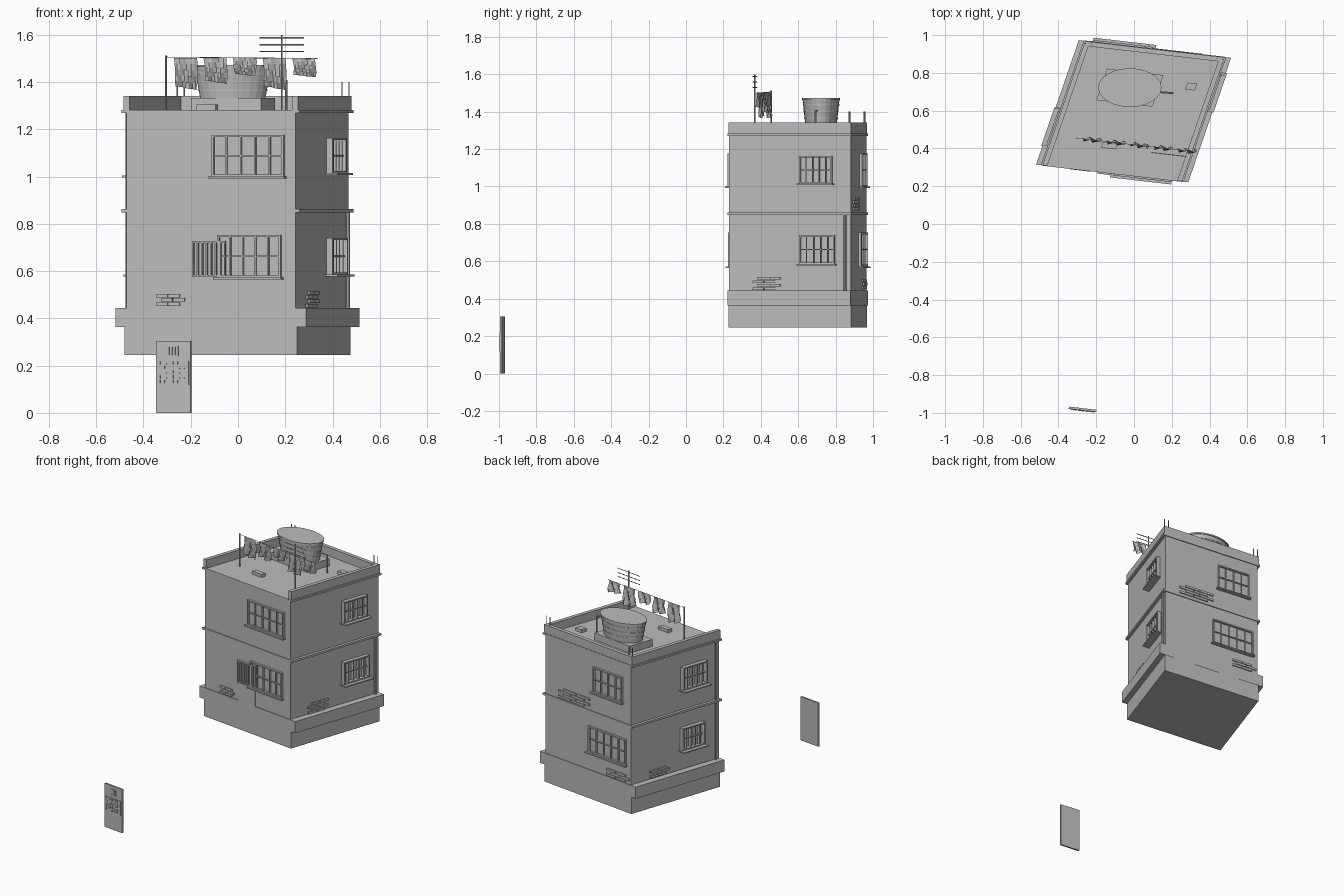
import bpy, bmesh, math, random
from mathutils import Vector, Matrix

random.seed(4)
if "Cube" in bpy.data.objects:
    bpy.data.objects.remove(bpy.data.objects["Cube"])

plaster = bpy.data.materials.new("plain grey")
plaster.use_nodes = True
GREY = (0.5, 0.5, 0.5, 1)
plaster.diffuse_color = GREY
plaster.node_tree.nodes["Principled BSDF"].inputs["Base Color"].default_value = GREY

# Skewed ground plan: U runs along the front, V runs to the back
U = Vector((0.993, -0.115, 0))
V = Vector((0.325, 0.946, 0))
CENTRE = Vector((-0.0025, 0.597, 0))
A, B = 0.361, 0.344          # half width and half depth of the walls


def plan(a, b, z, origin=CENTRE):
    return origin + U * a + V * b + Vector((0, 0, z))


def finish(name, bm, smooth=False):
    bmesh.ops.recalc_face_normals(bm, faces=bm.faces[:])
    mesh = bpy.data.meshes.new(name)
    bm.to_mesh(mesh)
    bm.free()
    mesh.materials.append(plaster)
    obj = bpy.data.objects.new(name, mesh)
    bpy.context.collection.objects.link(obj)
    return obj


def boxes(name, items, origin=CENTRE):
    """Boxes given as a0, a1, b0, b1, z0, z1 in the skewed plan."""
    bm = bmesh.new()
    for a0, a1, b0, b1, z0, z1 in items:
        cube = bmesh.ops.create_cube(bm, size=1)
        for v in cube["verts"]:
            v.co = plan((a0 + a1) / 2 + v.co.x * (a1 - a0),
                        (b0 + b1) / 2 + v.co.y * (b1 - b0),
                        (z0 + z1) / 2 + v.co.z * (z1 - z0), origin)
    return finish(name, bm)


def rods(name, segments, radius=0.004, sides=8):
    bm = bmesh.new()
    for p, q in segments:
        p, q = Vector(p), Vector(q)
        turn = (q - p).to_track_quat("Z", "Y").to_matrix().to_4x4()
        bmesh.ops.create_cone(bm, cap_ends=True, segments=sides, radius1=radius, radius2=radius,
                              depth=(q - p).length, matrix=Matrix.Translation((p + q) / 2) @ turn)
    return finish(name, bm)


def on_face(side, s0, s1, out0, out1, z0, z1):
    """Box on a wall: s runs left to right seen from outside, out is the distance from the wall."""
    if side == "front":
        return (s0, s1, -B - out1, -B - out0, z0, z1)
    if side == "back":
        return (-s1, -s0, B + out0, B + out1, z0, z1)
    if side == "right":
        return (A + out0, A + out1, s0, s1, z0, z1)
    return (-A - out1, -A - out0, -s1, -s0, z0, z1)


def slab(name, a, b, z0, z1):
    return boxes(name, [(-a, a, -b, b, z0, z1)])


# Main body
slab("plinth", 0.368, 0.347, 0.245, 0.37)
slab("plinth_band", 0.406, 0.348, 0.364, 0.445)
slab("walls", A, B, 0.44, 1.283)
slab("floor_band", 0.38, 0.35, 0.848, 0.862)
slab("roof_band", 0.38, 0.35, 1.27, 1.283)
PA, PB, TOP = 0.372, 0.347, 1.342
boxes("parapet", [(-PA, -PA + 0.026, -PB, PB, 1.28, TOP),
                  (PA - 0.026, PA, -PB, PB, 1.28, TOP),
                  (-PA + 0.026, PA - 0.026, PB - 0.026, PB, 1.28, TOP)])


# Windows: frame, bars, cross bar and sill
def window(name, side, s0, s1, z0, z1, bars=4, cross=True):
    deep = 0.027 if side in ("left", "right") else 0.014
    w = 0.009
    parts = [(s0, s0 + w, 0, deep, z0, z1), (s1 - w, s1, 0, deep, z0, z1),
             (s0, s1, 0, deep, z1 - w, z1), (s0, s1, 0, deep, z0, z0 + w)]
    for i in range(1, bars + 1):
        s = s0 + (s1 - s0) * i / (bars + 1)
        parts.append((s - 0.003, s + 0.003, 0, deep * 0.7, z0, z1))
    if cross:
        z = (z0 + z1) / 2
        parts.append((s0, s1, 0, deep * 0.6, z - 0.003, z + 0.003))
    boxes(name, [on_face(side, *p) for p in parts])
    boxes(name + "_sill", [on_face(side, s0 - 0.012, s1 + 0.008, 0, deep * 1.9, z0 - 0.008, z0)])


window("front_upper_window", "front", 0.007, 0.313, 1.0, 1.177)
window("front_lower_window", "front", 0.03, 0.30, 0.573, 0.753)
window("back_upper_window", "back", 0.05, 0.295, 1.0, 1.177, 3)
window("back_lower_window", "back", 0.01, 0.325, 0.573, 0.753)
window("right_upper_window", "right", 0.055, 0.24, 1.015, 1.163)
window("right_lower_window", "right", 0.055, 0.255, 0.585, 0.74)
window("left_upper_window", "left", 0.045, 0.235, 1.005, 1.163)
window("left_lower_window", "left", 0.04, 0.215, 0.585, 0.74)

# Doorway with a barred upper half
D0, D1 = -0.077, 0.065
boxes("doorway_panel", [on_face("front", D0, D1, 0, 0.004, 0.445, 0.575)])
grille = [(D0, D1, 0.575, 0.583), (D0, D1, 0.72, 0.728)]
for i in range(8):
    s = D0 + (D1 - D0 - 0.006) * i / 7
    grille.append((s, s + 0.006, 0.575, 0.728))
boxes("doorway_grille", [on_face("front", s0, s1, 0, 0.014, z0, z1) for s0, s1, z0, z1 in grille])


# Patches of exposed bricks
def brick_patch(name, side, s0, s1, z0, rows):
    parts = []
    length = (s1 - s0) / 2.4
    for r in range(rows):
        s = s0 + (r % 2) * length * 0.4
        for i in range(2):
            a = s + i * length
            z = z0 + r * 0.0185
            parts.append(on_face(side, a, a + length * 0.94, 0, 0.008, z, z + 0.015))
    boxes(name, parts)


brick_patch("front_bricks", "front", -0.232, -0.108, 0.452, 3)
brick_patch("right_bricks", "right", -0.21, -0.05, 0.446, 4)
brick_patch("back_upper_bricks", "back", -0.25, 0.02, 0.872, 4)
brick_patch("back_lower_bricks", "back", 0.16, 0.355, 0.452, 3)
brick_patch("left_bricks", "left", -0.2, -0.04, 0.452, 3)

# Drain pipes
rods("right_drain_pipe", [(plan(A + 0.008, 0.313, 0.44), plan(A + 0.008, 0.313, 0.85))], 0.008)
rods("left_drain_pipe", [(plan(-A - 0.008, -0.313, 0.44), plan(-A - 0.008, -0.313, 1.275))], 0.006)

# Bare reinforcing rods on the rear corners
corner_rods = []
for sign in (-1, 1):
    for inset in (0.006, 0.036):
        a = sign * (PA - inset)
        corner_rods.append((plan(a, PB - 0.012, 1.33), plan(a, PB - 0.012, 1.4)))
rods("corner_rods", corner_rods, 0.003, 6)

# Water tank on its stand: a tapered drum with raised hoops
STAND = Vector((-0.022, 0.722, 0))
boxes("tank_stand", [(-0.15, 0.15, -0.088, 0.088, 1.28, 1.332)], STAND)
bm = bmesh.new()
Z0, Z1, R0, R1 = 1.33, 1.473, 0.138, 0.163


def drum(z0, z1, r0, r1):
    bmesh.ops.create_cone(bm, cap_ends=True, segments=24, radius1=r0, radius2=r1, depth=z1 - z0,
                          matrix=Matrix.Translation((-0.022, 0.722, (z0 + z1) / 2))
                          @ Matrix.Diagonal((1, 0.61, 1, 1)))


drum(Z0, Z1, R0, R1)
for k in (0.25, 0.5, 0.75):
    r = R0 + (R1 - R0) * k + 0.003
    drum(Z0 + (Z1 - Z0) * k - 0.004, Z0 + (Z1 - Z0) * k + 0.004, r, r)
drum(Z1 - 0.01, Z1, R1 + 0.005, R1 + 0.005)
finish("water_tank", bm)
rods("tank_outlet", [((0.11, 0.7, 1.405), (0.208, 0.693, 1.405)),
                     ((0.204, 0.693, 1.408), (0.204, 0.693, 1.28))], 0.005)

# Small blocks on the roof
boxes("roof_vent", [(-0.026, 0.026, -0.019, 0.019, 1.28, 1.305)], Vector((0.303, 0.728, 0)))
boxes("roof_block", [(-0.04, 0.04, -0.016, 0.016, 1.28, 1.305)], Vector((-0.13, 0.415, 0)))

# Washing line
LINE = Vector((-0.305, 0.455, 0))
rods("line_pole", [(plan(0, 0, 1.28, LINE), plan(0, 0, 1.512, LINE))], 0.004)
rods("washing_line", [(plan(0, 0, 1.506, LINE), plan(0.645, 0, 1.5, LINE))], 0.0015, 6)


def cloth(name, start, width, drop, lean):
    bm = bmesh.new()
    bmesh.ops.create_grid(bm, x_segments=8, y_segments=5, size=0.5)
    phase = random.uniform(0, 6)
    for v in bm.verts:
        s, t = v.co.x + 0.5, 0.5 - v.co.y
        fold = 0.012 * math.sin(s * 11 + t * 4 + phase) * (0.35 + t)
        a = start + width * s + lean * t * (1 - s)
        v.co = plan(a, fold, 1.503 - drop * t * (0.88 + 0.12 * s), LINE)
    finish(name, bm)


for i, drop in enumerate((0.137, 0.11, 0.078, 0.137, 0.082)):
    cloth("hanging_cloth_%d" % (i + 1), 0.033 + i * 0.126, 0.1, drop, 0.012)

# Aerial
rods("aerial_mast", [((0.185, 0.368, 1.28), (0.185, 0.368, 1.6))], 0.004)
AERIAL = Vector((0.185, 0.368, 0))
rods("aerial_bars", [(plan(-0.094, 0, z, AERIAL), plan(0.094, 0, z, AERIAL))
                     for z in (1.588, 1.558, 1.53)], 0.0025, 6)

# Separate door standing in front: leaf, small vent and a rough patterned panel
DOOR = Vector((-0.272, -0.981, 0))
F = -0.006
boxes("door_leaf", [(-0.073, 0.073, F, 0.006, 0, 0.305)], DOOR)
vent = [(-0.022, 0.022, F - 0.003, F, z, z + 0.004) for z in (0.241, 0.279)]
vent += [(a, a + 0.005, F - 0.003, F, 0.241, 0.283) for a in (-0.022, -0.009, 0.004, 0.017)]
boxes("door_vent", vent, DOOR)
pattern = [(-0.066, 0.066, F - 0.002, F, 0.118, 0.22)]
for col in range(7):
    for row in range(5):
        a, z = -0.058 + col * 0.0185, 0.127 + row * 0.0195
        w, h = random.choice(((0.013, 0.004), (0.004, 0.013)))
        pattern.append((a, a + w, F - 0.005, F, z, z + h))
boxes("door_pattern", pattern, DOOR)
